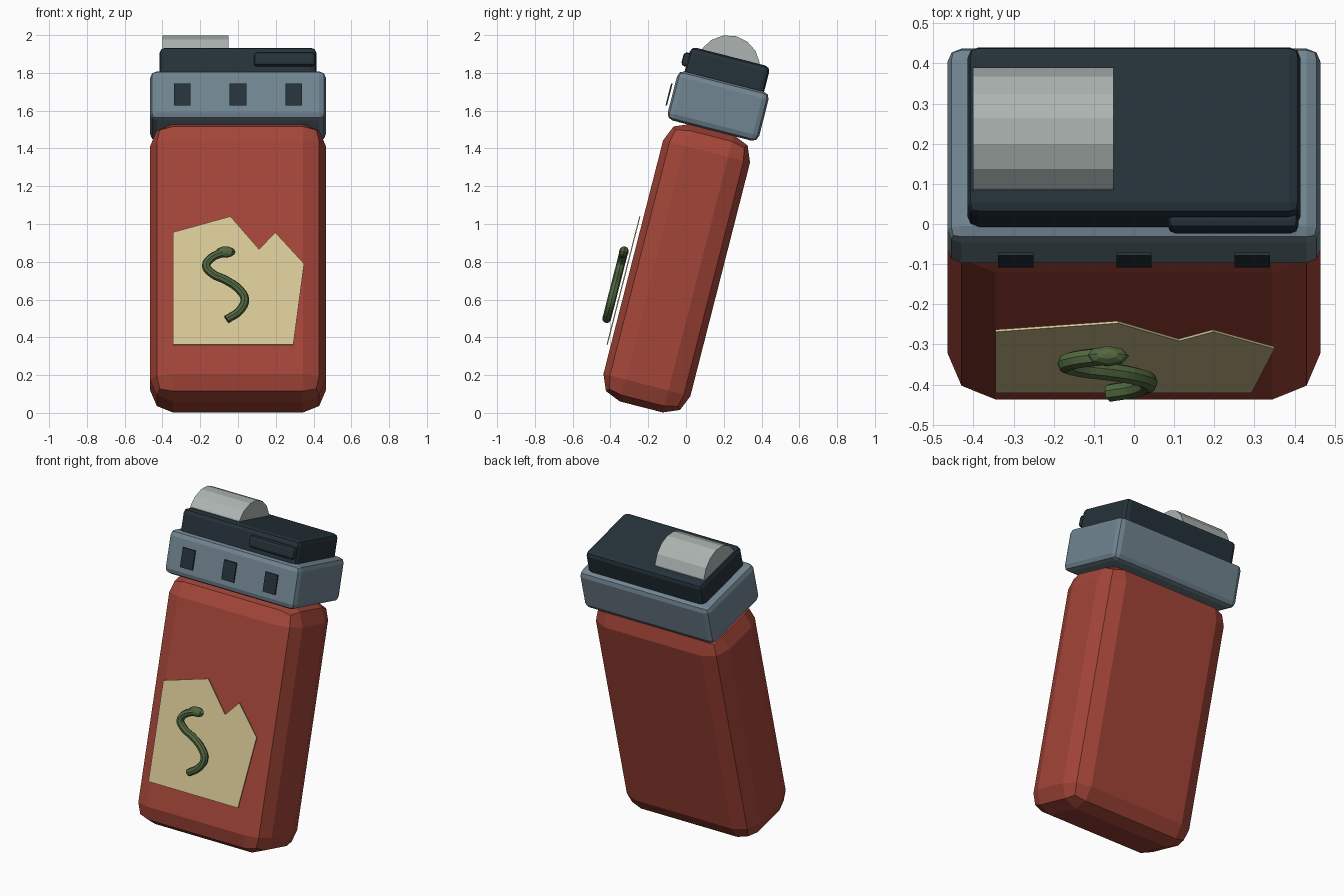
import bpy, bmesh
from mathutils import Matrix, Vector

if "Cube" in bpy.data.objects:
    bpy.data.objects.remove(bpy.data.objects["Cube"])

# The whole lighter leans back: parts are laid out upright, then tilted
TILT = Matrix.Rotation(-0.25, 4, 'X')
MID = -0.237  # centre of depth


def material(name, rgb):
    m = bpy.data.materials.new(name)
    m.use_nodes = True
    m.diffuse_color = (*rgb, 1)
    m.node_tree.nodes["Principled BSDF"].inputs["Base Color"].default_value = (*rgb, 1)
    return m


RED = material("brick_red", (0.37, 0.06, 0.04))
STEEL = material("blue_grey_steel", (0.165, 0.235, 0.285))
DARK = material("dark_slate", (0.018, 0.032, 0.042))
SILVER = material("pale_silver", (0.41, 0.456, 0.44))
PAPER = material("parchment", (0.69, 0.58, 0.31))
GREEN = material("moss_green", (0.084, 0.138, 0.051))


def add(name, bm, mat):
    bmesh.ops.recalc_face_normals(bm, faces=bm.faces)
    mesh = bpy.data.meshes.new(name)
    bm.to_mesh(mesh)
    bm.free()
    mesh.materials.append(mat)
    obj = bpy.data.objects.new(name, mesh)
    bpy.context.collection.objects.link(obj)
    obj.matrix_world = TILT
    return obj


def box(name, mat, centre, size, bevel=0, segments=2):
    bm = bmesh.new()
    bmesh.ops.create_cube(bm, size=1)
    bmesh.ops.scale(bm, vec=size, verts=bm.verts)
    bmesh.ops.translate(bm, vec=centre, verts=bm.verts)
    obj = add(name, bm, mat)
    if bevel:
        mod = obj.modifiers.new("rounded_edges", 'BEVEL')
        mod.width, mod.segments = bevel, segments
    return obj


# Body, collar, cap and side button
box("body", RED, (0, MID, 0.73), (0.93, 0.475, 1.516), 0.12)
box("collar", STEEL, (0, MID, 1.616), (0.93, 0.50, 0.268), 0.035)
box("cap", DARK, (0, MID, 1.803), (0.83, 0.434, 0.166), 0.028)
box("button", DARK, (0.247, -0.46, 1.813), (0.325, 0.044, 0.075), 0.018)

# Collar vents
for side, x in (("right", -0.295), ("middle", 0), ("left", 0.295)):
    box(f"vent_{side}", DARK, (x, -0.504, 1.611), (0.088, 0.008, 0.12))

# Spark wheel sunk into the cap
bm = bmesh.new()
bmesh.ops.create_cone(bm, cap_ends=True, segments=16, radius1=0.168,
                      radius2=0.168, depth=0.35)
bmesh.ops.rotate(bm, verts=bm.verts, matrix=Matrix.Rotation(1.5707963, 3, 'Y'))
bmesh.ops.translate(bm, verts=bm.verts, vec=(-0.226, MID, 1.83))
add("spark_wheel", bm, SILVER)

# Torn paper label
outline = [(-0.345, 0.246), (0.293, 0.246), (0.35, 0.688), (0.197, 0.86),
           (0.112, 0.767), (-0.04, 0.947), (-0.345, 0.86)]
bm = bmesh.new()
face = bm.faces.new([bm.verts.new((x, -0.497, z)) for x, z in outline])
out = bmesh.ops.extrude_face_region(bm, geom=[face])
bmesh.ops.translate(bm, vec=(0, 0.006, 0),
                    verts=[v for v in out["geom"] if isinstance(v, bmesh.types.BMVert)])
add("paper_label", bm, PAPER)

# Snake body: a swept tube in front of the label
path = [(-0.06, 0.375), (0.01, 0.425), (0.036, 0.485), (0.005, 0.54), (-0.065, 0.59),
        (-0.135, 0.625), (-0.168, 0.668), (-0.14, 0.712), (-0.075, 0.742)]
curve = bpy.data.curves.new("snake_body", 'CURVE')
curve.dimensions = '3D'
curve.bevel_depth, curve.bevel_resolution = 0.023, 2
curve.resolution_u = 4
curve.use_fill_caps = True
spline = curve.splines.new('BEZIER')
spline.bezier_points.add(len(path) - 1)
for p, (x, z) in zip(spline.bezier_points, path):
    p.co = Vector((x, -0.53, z))
    p.handle_left_type = p.handle_right_type = 'AUTO'
spline.use_smooth = False
curve.materials.append(GREEN)
snake = bpy.data.objects.new("snake_body", curve)
bpy.context.collection.objects.link(snake)
snake.matrix_world = TILT

# Snake head: a flattened low-poly ball
bm = bmesh.new()
bmesh.ops.create_uvsphere(bm, u_segments=8, v_segments=6, radius=1)
bmesh.ops.scale(bm, verts=bm.verts, vec=(0.053, 0.026, 0.03))
bmesh.ops.translate(bm, verts=bm.verts, vec=(-0.066, -0.53, 0.744))
add("snake_head", bm, GREEN)
